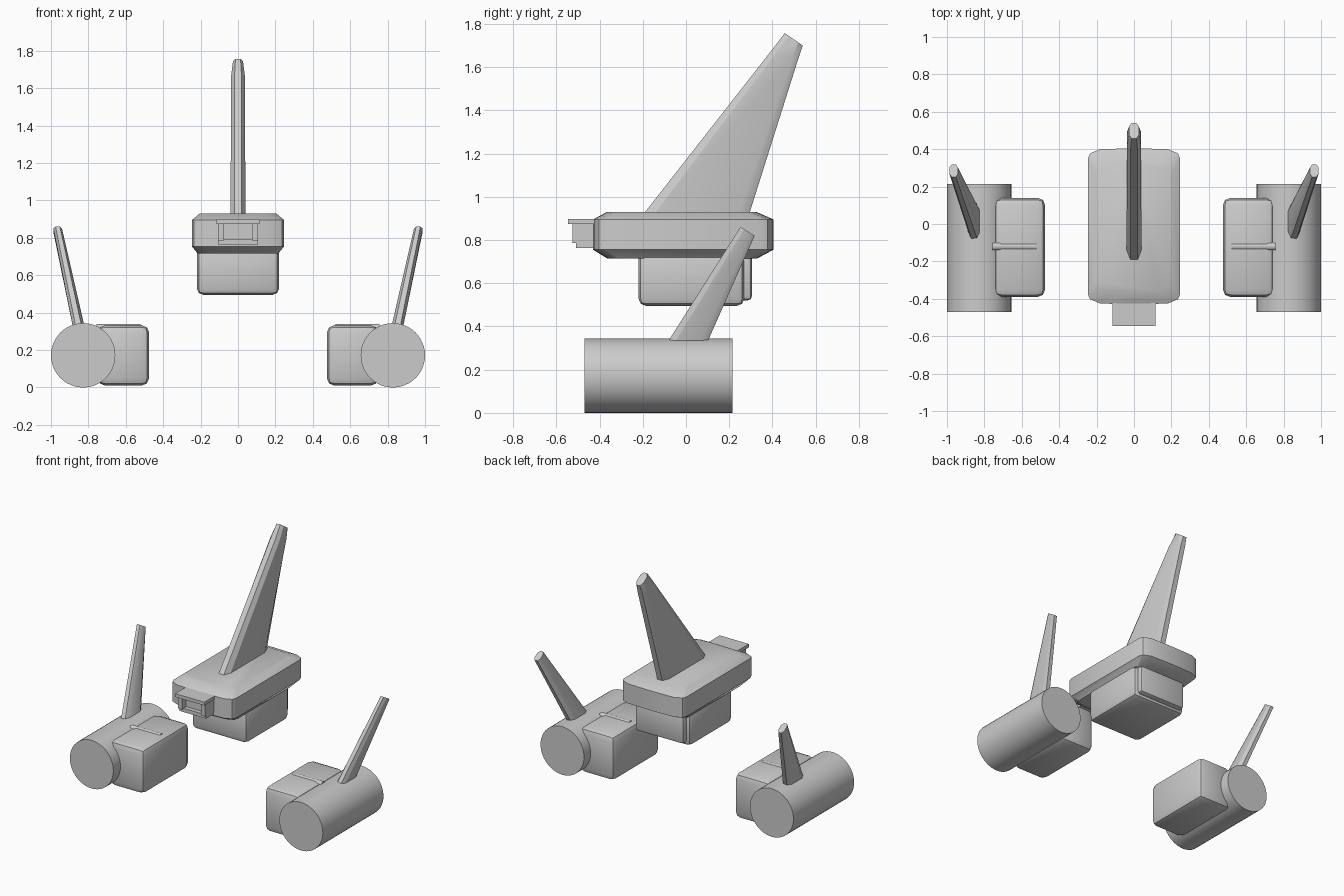
import bpy, bmesh
from mathutils import Matrix, Vector

if "Cube" in bpy.data.objects:
    bpy.data.objects.remove(bpy.data.objects["Cube"], do_unlink=True)

grey = bpy.data.materials.new("light_grey")
grey.use_nodes = True
grey.diffuse_color = (0.6, 0.6, 0.6, 1)
grey.node_tree.nodes["Principled BSDF"].inputs["Base Color"].default_value = (0.6, 0.6, 0.6, 1)


def finish(name, bm, smooth=True):
    bmesh.ops.recalc_face_normals(bm, faces=bm.faces)
    mesh = bpy.data.meshes.new(name)
    bm.to_mesh(mesh)
    bm.free()
    mesh.materials.append(grey)
    ob = bpy.data.objects.new(name, mesh)
    bpy.context.collection.objects.link(ob)
    if smooth:
        bpy.ops.object.select_all(action='DESELECT')
        ob.select_set(True)
        bpy.context.view_layer.objects.active = ob
        bpy.ops.object.shade_smooth_by_angle(angle=0.5)
    return ob


def box(name, xs, ys, zs, bevel=0.0, segments=2):
    lo, hi = Vector((xs[0], ys[0], zs[0])), Vector((xs[1], ys[1], zs[1]))
    bm = bmesh.new()
    bmesh.ops.create_cube(bm, size=1)
    for v in bm.verts:
        v.co = (lo + hi) / 2 + v.co * (hi - lo)
    if bevel:
        bmesh.ops.bevel(bm, geom=bm.edges[:], offset=bevel, segments=segments,
                        profile=0.5, affect='EDGES')
    return finish(name, bm, bevel > 0)


def cylinder(name, axis, centre, radius, length, sides):
    bm = bmesh.new()
    bmesh.ops.create_cone(bm, cap_ends=True, segments=sides, radius1=radius,
                          radius2=radius, depth=length)
    turn = Vector((0, 0, 1)).rotation_difference(Vector(axis)).to_matrix().to_4x4()
    bm.transform(Matrix.Translation(centre) @ turn)
    return finish(name, bm)


def loft(name, rings):
    """Skin a stack of equal point rings and cap both ends."""
    bm = bmesh.new()
    loops = [[bm.verts.new(p) for p in ring] for ring in rings]
    n = len(loops[0])
    for a, b in zip(loops, loops[1:]):
        for i in range(n):
            j = (i + 1) % n
            bm.faces.new((a[i], a[j], b[j], b[i]))
    bm.faces.new(loops[0])
    bm.faces.new(loops[-1])
    return finish(name, bm)


def hull_ring(hx, y0, y1, z):
    """Rectangle with two-step softened corners."""
    cy, hy = (y0 + y1) / 2, (y1 - y0) / 2
    corner = [(hx, hy - 0.055), (hx - 0.012, hy - 0.028), (hx - 0.065, hy - 0.005)]
    pts = []
    for sx, sy in ((1, 1), (-1, 1), (-1, -1), (1, -1)):
        part = corner if sx * sy > 0 else corner[::-1]
        pts += [(sx * x, cy + sy * y, z) for x, y in part]
        if sx * sy > 0:
            pts.append((0, cy + sy * hy, z))
    return pts


def fin_ring(x, front, back, half, cut):
    """Thin bar section with chamfered leading and trailing edges."""
    (yf, zf), (yb, zb) = front, back
    pts = []
    for t, w in ((0, 0.5), (cut, 1), (1 - cut, 1), (1, 0.5)):
        pts.append((w * half, yf + (yb - yf) * t, zf + (zb - zf) * t))
    return [(x + w, y, z) for w, y, z in pts] + [(x - w, y, z) for w, y, z in pts[::-1]]


# Central hull with sloped rims
loft("central_hull", [
    hull_ring(0.215, -0.365, 0.33, 0.715),
    hull_ring(0.247, -0.43, 0.405, 0.755),
    hull_ring(0.247, -0.43, 0.405, 0.895),
    hull_ring(0.205, -0.365, 0.325, 0.93)])

# Lower block with a raised back panel
box("lower_block", (-0.22, 0.22), (-0.22, 0.27), (0.495, 0.75), 0.035)
box("back_panel", (-0.19, 0.19), (0.22, 0.305), (0.52, 0.75), 0.02)

# Tall central fin
loft("central_fin", [
    fin_ring(0, (-0.22, 0.89), (0.283, 0.89), 0.04, 0.1),
    fin_ring(0, (0.39, 1.67), (0.52, 1.64), 0.037, 0.2),
    fin_ring(0, (0.457, 1.757), (0.54, 1.7), 0.027, 0.25)])

# Nose housing: top plate and recessed frame
box("nose_plate", (-0.115, 0.115), (-0.545, -0.38), (0.873, 0.897))
box("nose_core", (-0.08, 0.08), (-0.48, -0.38), (0.78, 0.88))
box("nose_sill", (-0.105, 0.105), (-0.51, -0.38), (0.763, 0.79))
for s, side in ((1, "left"), (-1, "right")):
    box(side + "_nose_cheek", sorted((s * 0.075, s * 0.108)), (-0.525, -0.38), (0.785, 0.88))

# Side pods
for s, side in ((1, "left"), (-1, "right")):
    cylinder(side + "_pod_cylinder", (0, 1, 0), (s * 0.828, -0.128, 0.172), 0.172, 0.685, 48)
    box(side + "_pod_block", sorted((s * 0.475, s * 0.75)), (-0.39, 0.14), (0.01, 0.333), 0.04)
    cylinder(side + "_pod_ridge", (1, 0, 0), (s * 0.64, -0.12, 0.32), 0.02, 0.235, 12)
    loft(side + "_pod_fin", [
        fin_ring(s * 0.842, (-0.115, 0.28), (0.078, 0.28), 0.032, 0.18),
        fin_ring(s * 0.964, (0.252, 0.86), (0.318, 0.82), 0.023, 0.25)])
